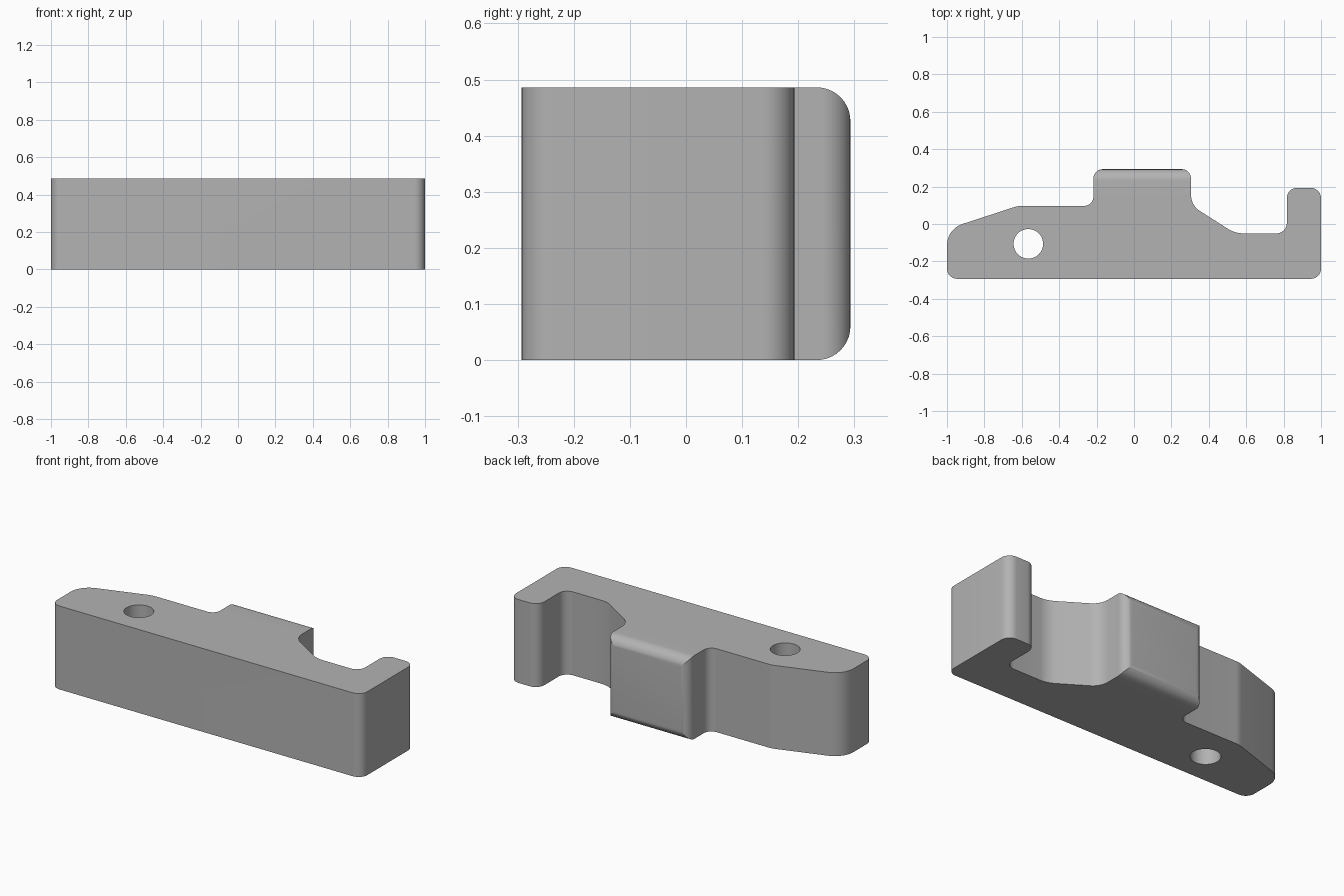
import bpy, bmesh, math
from mathutils import Vector

cube = bpy.data.objects.get("Cube")
if cube:
    bpy.data.objects.remove(cube, do_unlink=True)

HEIGHT = 0.486
FRONT, BACK = -0.293, 0.293

grey = bpy.data.materials.new("plain grey")
grey.use_nodes = True
COLOUR = (0.45, 0.45, 0.45, 1)
grey.diffuse_color = COLOUR
grey.node_tree.nodes["Principled BSDF"].inputs["Base Color"].default_value = COLOUR


def rounded(corners, steps=10):
    """Replace every (x, y, radius) corner of an outline with an arc."""
    pts = []
    for i, (x, y, r) in enumerate(corners):
        p = Vector((x, y))
        if r == 0:
            pts.append(p)
            continue
        a = (Vector(corners[i - 1][:2]) - p).normalized()
        b = (Vector(corners[(i + 1) % len(corners)][:2]) - p).normalized()
        half = a.angle(b) / 2
        centre = p + (a + b).normalized() * r / math.sin(half)
        start = p + a * r / math.tan(half) - centre
        end = p + b * r / math.tan(half) - centre
        sweep = start.angle_signed(end)
        base = math.atan2(start.y, start.x)
        for k in range(steps + 1):
            t = base - sweep * k / steps
            pts.append(centre + r * Vector((math.cos(t), math.sin(t))))
    return pts


def prism(name, pts, place, depth):
    """Extrude an outline; place maps (u, v) to a 3D point."""
    bm = bmesh.new()
    face = bm.faces.new([bm.verts.new(place(p.x, p.y)) for p in pts])
    new = bmesh.ops.extrude_face_region(bm, geom=[face])["geom"]
    bmesh.ops.translate(bm, vec=depth, verts=[g for g in new if isinstance(g, bmesh.types.BMVert)])
    bmesh.ops.recalc_face_normals(bm, faces=bm.faces)
    mesh = bpy.data.meshes.new(name)
    bm.to_mesh(mesh)
    bm.free()
    mesh.materials.append(grey)
    obj = bpy.data.objects.new(name, mesh)
    bpy.context.collection.objects.link(obj)
    return obj


def cut(target, cutter, operation):
    mod = target.modifiers.new(cutter.name, "BOOLEAN")
    mod.operation, mod.object, mod.solver = operation, cutter, "EXACT"
    bpy.context.view_layer.objects.active = target
    bpy.ops.object.modifier_apply(modifier=mod.name)
    bpy.data.objects.remove(cutter, do_unlink=True)


# Bracket body with raised tab, sloped shoulder and end hook
outline = [
    (-1, FRONT, 0.055), (1, FRONT, 0.055),
    (1, 0.193, 0.055), (0.817, 0.193, 0.055),
    (0.817, -0.05, 0.055), (0.54, -0.05, 0.15),
    (0.305, 0.1, 0.1), (0.305, BACK, 0.05),
    (-0.217, BACK, 0.05), (-0.217, 0.097, 0.05),
    (-0.62, 0.097, 0.15), (-1, -0.027, 0.12),
]
body = prism("bracket_body", rounded(outline), lambda u, v: (u, v, 0), (0, 0, HEIGHT))

# Round the upper and lower back edges of the tab
slab = [(-0.5, -0.2, 0), (BACK, -0.2, 0), (BACK, 0, 0.06),
        (BACK, HEIGHT, 0.06), (BACK, HEIGHT + 0.2, 0), (-0.5, HEIGHT + 0.2, 0)]
edge = [(-0.5, 0, 0), (BACK, 0, 0.06), (BACK, HEIGHT, 0.06), (-0.5, HEIGHT, 0)]
cut(body, prism("tab_rounding", rounded(edge), lambda u, v: (-1.2, u, v), (2.4, 0, 0)), "INTERSECT")

# Through hole
ring = [Vector((0.079 * math.cos(t * math.tau / 48) - 0.565,
                0.079 * math.sin(t * math.tau / 48) - 0.106)) for t in range(48)]
cut(body, prism("hole_cutter", ring, lambda u, v: (u, v, -0.1), (0, 0, HEIGHT + 0.2)), "DIFFERENCE")

bpy.ops.object.select_all(action="DESELECT")
body.select_set(True)
bpy.context.view_layer.objects.active = body
bpy.ops.object.shade_smooth_by_angle(angle=math.radians(25))
